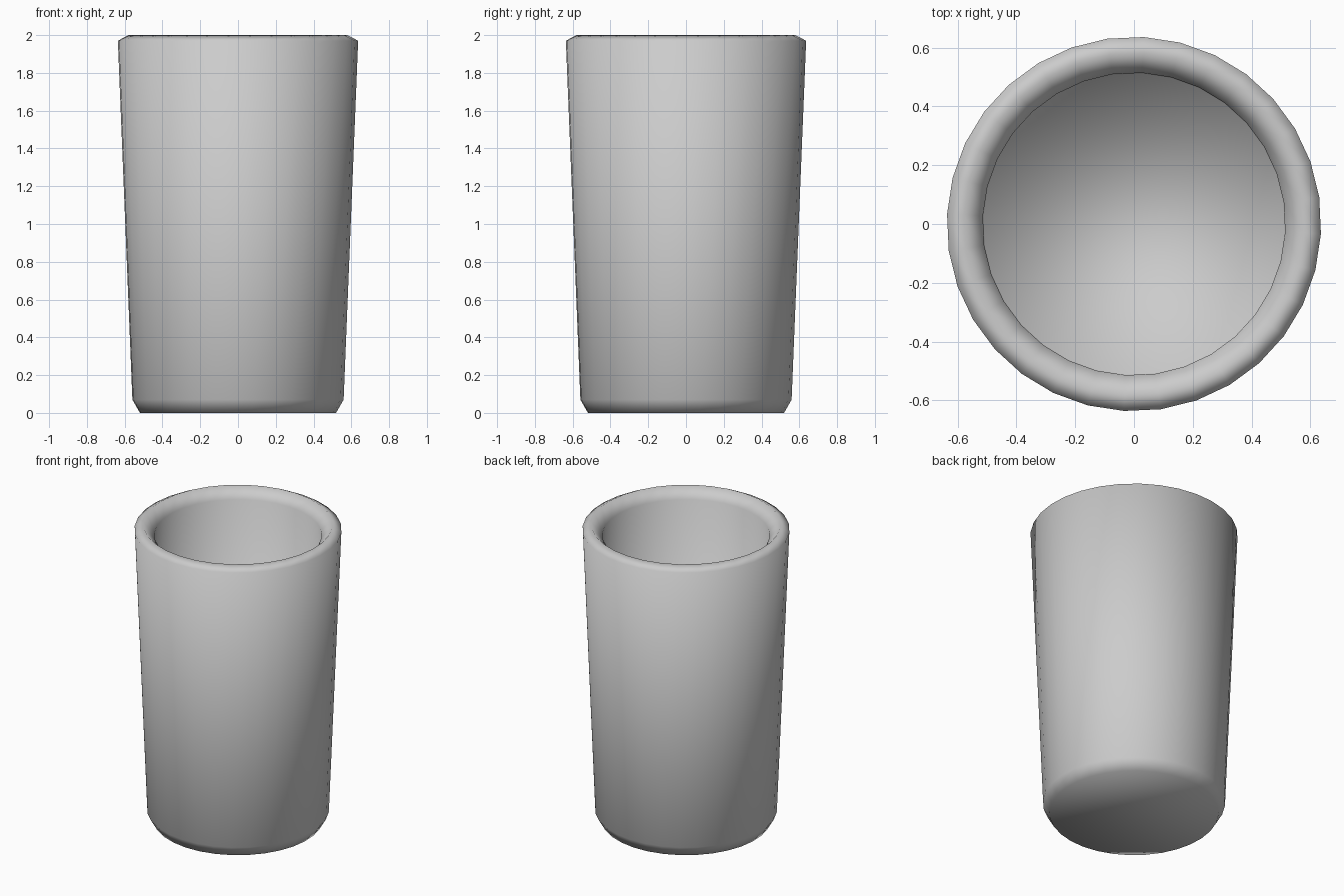
import bpy, bmesh
from math import cos, sin, pi, radians

if "Cube" in bpy.data.objects:
    bpy.data.objects.remove(bpy.data.objects["Cube"])

SIDES = 32
OFFSET = radians(8.2)

# Cup profile (radius, height): underside, outer wall, rounded rim, inner wall, floor
PROFILE = [(0.52, 0.0), (0.56, 0.07), (0.637, 1.97), (0.58, 2.0),
           (0.515, 1.93), (0.513, 0.12)]

bm = bmesh.new()
rings = [[bm.verts.new((r * cos(OFFSET + 2 * pi * i / SIDES),
                        r * sin(OFFSET + 2 * pi * i / SIDES), z))
          for i in range(SIDES)] for r, z in PROFILE]

# Walls
for low, high in zip(rings, rings[1:]):
    for i in range(SIDES):
        j = (i + 1) % SIDES
        bm.faces.new((low[i], low[j], high[j], high[i]))

# Underside and inner floor
bm.faces.new(rings[0][::-1])
bm.faces.new(rings[-1])

for face in bm.faces:
    face.smooth = True
bmesh.ops.recalc_face_normals(bm, faces=bm.faces)

mesh = bpy.data.meshes.new("cup")
bm.to_mesh(mesh)
bm.free()
bpy.context.collection.objects.link(bpy.data.objects.new("cup", mesh))
